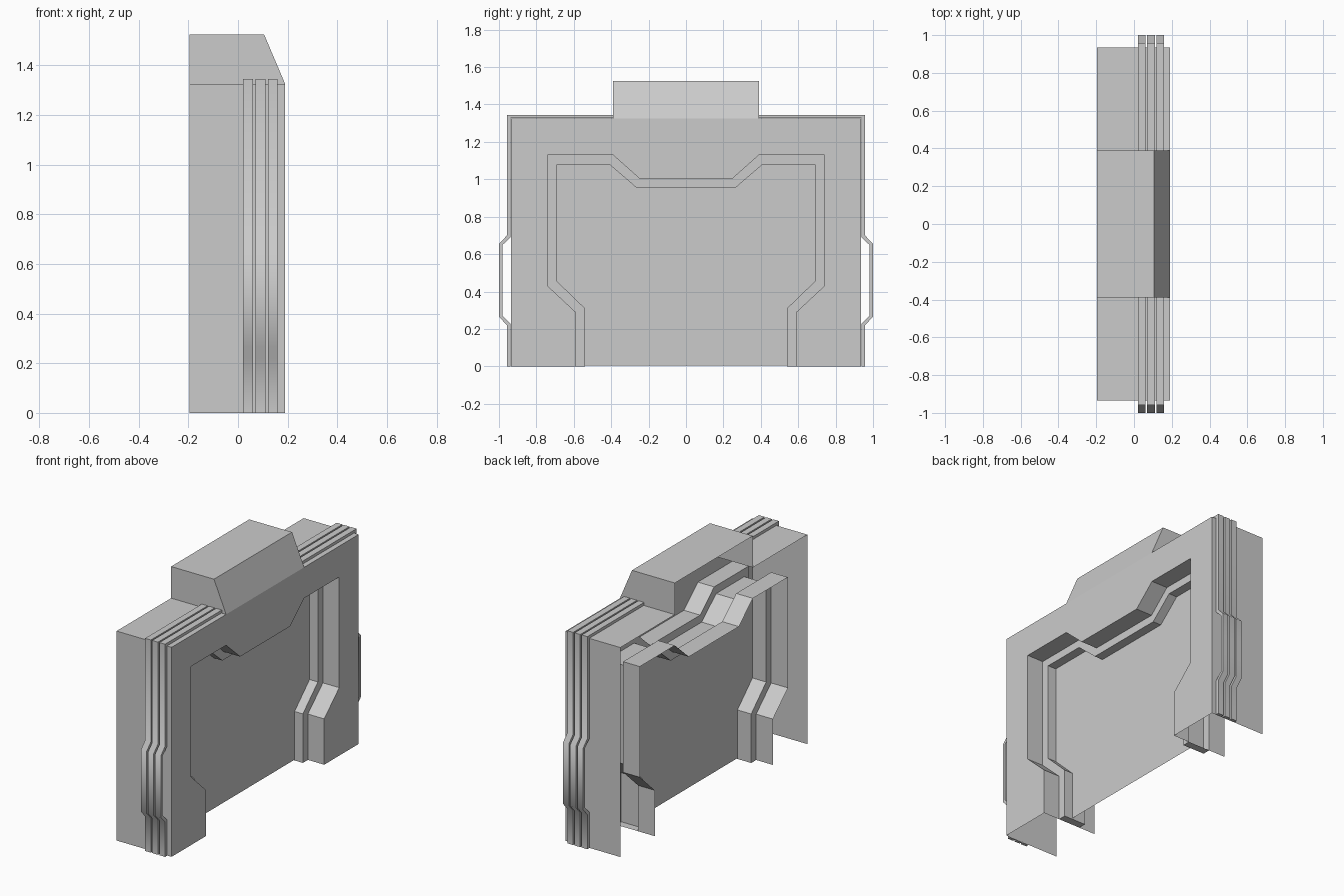
import bpy, bmesh

if "Cube" in bpy.data.objects:
    bpy.data.objects.remove(bpy.data.objects["Cube"])

FRONT, BACK = 0.19, -0.195


def make(name, verts, faces):
    me = bpy.data.meshes.new(name)
    bm = bmesh.new()
    vs = [bm.verts.new(v) for v in verts]
    for f in faces:
        bm.faces.new([vs[i] for i in f])
    bmesh.ops.remove_doubles(bm, verts=bm.verts, dist=0.0005)
    bmesh.ops.recalc_face_normals(bm, faces=bm.faces)
    bm.to_mesh(me)
    bm.free()
    ob = bpy.data.objects.new(name, me)
    bpy.context.collection.objects.link(ob)
    return ob


def both(half):
    """Full left-to-right outline from the right half, listed bottom to centre."""
    return [(-y, z) for y, z in half] + [(y, z) for y, z in reversed(half)]


def loft(name, rows, extra=()):
    """Skin between rows of equal length."""
    n = len(rows[0])
    faces = [(r * n + i, r * n + i + 1, (r + 1) * n + i + 1, (r + 1) * n + i)
             for r in range(len(rows) - 1) for i in range(n - 1)]
    return make(name, [v for row in rows for v in row], faces + list(extra))


def at(x, outline):
    return [(x, y, z) for y, z in outline]


# Opening outlines: wide at the two faces, narrow in the middle
wide = both([(0.59, 0), (0.59, 0.29), (0.74, 0.43), (0.74, 1.13), (0.39, 1.13), (0.25, 1.005)])
narrow = both([(0.54, 0), (0.54, 0.31), (0.69, 0.455), (0.69, 1.08), (0.41, 1.08), (0.265, 0.955)])

# Front plate with the opening cut out of it
outer = both([(0.935, 0), (0.935, 1.325), (0.39, 1.325)])
plate = at(FRONT, outer + wide[::-1])
make("front_plate", plate, [range(len(plate))])

# Stepped lining of the opening, with its feet closed
n = len(wide)
stations = [(FRONT, wide), (0.076, wide), (0.076, narrow),
            (-0.078, narrow), (-0.078, wide), (BACK, wide)]
feet = [tuple(r * n + i for r in (1, 2, 3, 4)) for i in (0, n - 1)]
loft("opening_lining", [at(x, o) for x, o in stations], feet)

# Door panel
door = at(0.018, [(y, max(z, 0.005)) for y, z in narrow])
make("door_panel", door, [range(len(door))])

# Outer casing, open at the back and bottom
for side, s in (("left", -1), ("right", 1)):
    path = [(s * 0.935, 0), (s * 0.935, 1.325), (s * 0.39, 1.325)]
    loft(side + "_casing", [at(FRONT, path), at(BACK, path)])

# Head housing with sloped front, open at the back
prof = [(FRONT, 1.325), (0.105, 1.525), (BACK, 1.525), (BACK, 1.325)]
make("head_housing", [(x, y, z) for y in (-0.39, 0.39) for x, z in prof],
     [(0, 1, 2, 3), (4, 5, 6, 7), (0, 1, 5, 4), (1, 2, 6, 5)])

# Three ribs wrapping each side, bowed out at mid height
rib_out = [(0.957, 0), (0.957, 0.22), (1.0, 0.265), (1.0, 0.655),
           (0.957, 0.70), (0.957, 1.345), (0.39, 1.345)]
rib_in = [(0.937, 0), (0.937, 0.227), (0.982, 0.272), (0.982, 0.648),
          (0.937, 0.692), (0.937, 1.327), (0.39, 1.327)]
m = len(rib_out)
for side, s in (("left", -1), ("right", 1)):
    for k in range(3):
        x0 = 0.02 + 0.05 * k
        x1 = x0 + 0.04
        o = [(s * y, z) for y, z in rib_out]
        i = [(s * y, z) for y, z in rib_in]
        rows = [at(x0, o), at(x1, o), at(x1, i), at(x0, i), at(x0, o)]
        ends = [tuple(r * m + e for r in range(4)) for e in (0, m - 1)]
        rib = loft(f"{side}_rib_{k + 1}", rows, ends)
        bpy.ops.object.select_all(action='DESELECT')
        rib.select_set(True)
        bpy.context.view_layer.objects.active = rib
        bpy.ops.object.shade_smooth_by_angle(angle=0.87)
